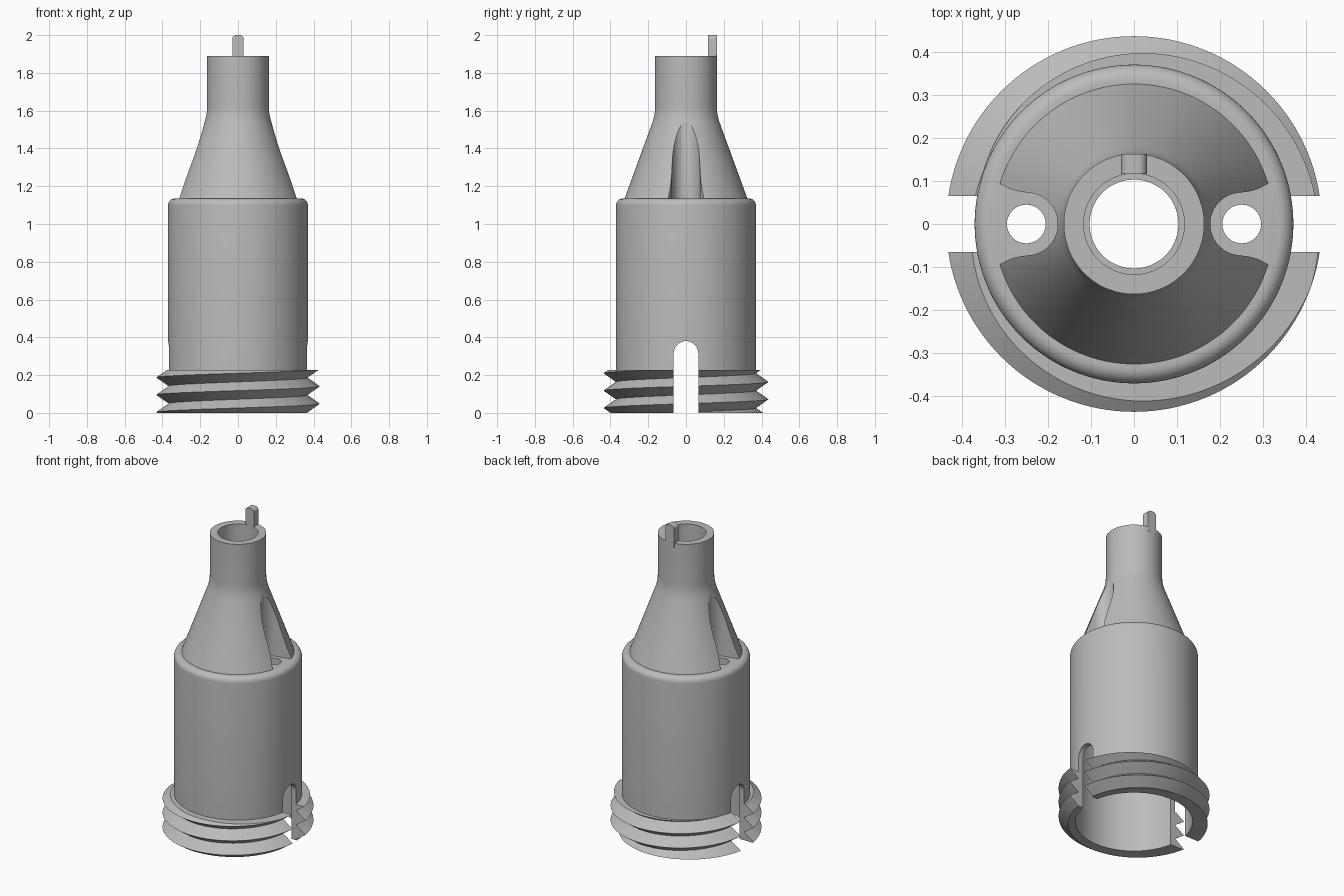
import bpy, bmesh
from math import pi, sin, cos, radians
from mathutils import Matrix, Vector

if "Cube" in bpy.data.objects:
    bpy.data.objects.remove(bpy.data.objects["Cube"])

SEG = 128
grey = bpy.data.materials.new("plain grey")
grey.use_nodes = True
colour = (0.5, 0.5, 0.5, 1)
grey.diffuse_color = colour
grey.node_tree.nodes["Principled BSDF"].inputs["Base Color"].default_value = colour


def finish(bm, name):
    bmesh.ops.recalc_face_normals(bm, faces=bm.faces)
    mesh = bpy.data.meshes.new(name)
    bm.to_mesh(mesh)
    bm.free()
    mesh.materials.append(grey)
    obj = bpy.data.objects.new(name, mesh)
    bpy.context.collection.objects.link(obj)
    return obj


def lathe(name, profile):
    """Solid of revolution, capped at both ends of an (r, z) profile."""
    bm = bmesh.new()
    rings = [[bm.verts.new((r * cos(2 * pi * i / SEG), r * sin(2 * pi * i / SEG), z))
              for i in range(SEG)] for r, z in profile]
    for a, b in zip(rings, rings[1:]):
        for i in range(SEG):
            j = (i + 1) % SEG
            bm.faces.new((a[i], a[j], b[j], b[i]))
    bm.faces.new(rings[0])
    bm.faces.new(rings[-1])
    return finish(bm, name)


def prism(name, points, depth, matrix):
    """Extrude a 2D outline along its local z, then place it."""
    bm = bmesh.new()
    face = bm.faces.new([bm.verts.new((x, y, 0)) for x, y in points])
    out = bmesh.ops.extrude_face_region(bm, geom=[face])
    verts = [v for v in out["geom"] if isinstance(v, bmesh.types.BMVert)]
    bmesh.ops.translate(bm, verts=verts, vec=(0, 0, depth))
    bmesh.ops.transform(bm, matrix=matrix, verts=bm.verts)
    return finish(bm, name)


def arc(cx, cy, r, start, end, n):
    return [(cx + r * cos(radians(start + (end - start) * i / n)),
             cy + r * sin(radians(start + (end - start) * i / n))) for i in range(n + 1)]


def combine(target, other, operation):
    """Apply a boolean and discard the helper."""
    mod = target.modifiers.new(operation, "BOOLEAN")
    mod.operation, mod.object, mod.solver = operation, other, "EXACT"
    graph = bpy.context.evaluated_depsgraph_get()
    mesh = bpy.data.meshes.new_from_object(target.evaluated_get(graph))
    target.modifiers.clear()
    target.data = mesh
    bpy.data.objects.remove(other)


def screw_thread(name, root, crest, pitch, phase, top):
    """Continuous V-shaped helix, trimmed flat at the bottom and top."""
    bm = bmesh.new()
    rows = 12
    cols = []
    for i in range(SEG):
        a = 2 * pi * i / SEG
        cols.append([bm.verts.new((r * cos(a), r * sin(a),
                                   phase + pitch * ((k - 6) / 2 + i / SEG)))
                     for k in range(rows) for r in [crest if k % 2 == 0 else root]])
    for i in range(SEG):
        shift = 2 if i == SEG - 1 else 0
        a, b = cols[i], cols[(i + 1) % SEG]
        for k in range(rows - 1 - shift):
            bm.faces.new((a[k], b[k + shift], b[k + 1 + shift], a[k + 1]))
    for z, n in ((0, -1), (top, 1)):
        geom = bm.verts[:] + bm.edges[:] + bm.faces[:]
        bmesh.ops.bisect_plane(bm, geom=geom, dist=1e-6, plane_co=(0, 0, z),
                               plane_no=(0, 0, n), clear_outer=True)
        edges = [e for e in bm.edges if e.is_boundary
                 and all(abs(v.co.z - z) < 1e-4 for v in e.verts)]
        bmesh.ops.edgeloop_fill(bm, edges=edges)
    return finish(bm, name)


# Outer shell: barrel, rounded shoulder, tapered neck and spout
shoulder = arc(0.335, 1.10, 0.035, 0, 90, 8)
body = lathe("threaded_body", [(0.37, 0.1)] + shoulder + [
    (0.325, 1.135), (0.177, 1.54), (0.169, 1.57), (0.164, 1.6), (0.163, 1.63), (0.163, 1.89)])
combine(body, screw_thread("thread", 0.3705, 0.436, 0.092, 0.141, 0.228), "UNION")

# Hollow barrel and stepped bore
combine(body, lathe("barrel_cavity", [(0.338, -0.1), (0.338, 1.07)]), "DIFFERENCE")
combine(body, lathe("bore", [(0.103, 1.0), (0.103, 1.2), (0.117, 1.2), (0.117, 2.1)]),
        "DIFFERENCE")

# Side recesses in the neck with flared mouths, and the screw holes under them
for side in (0, pi):
    turn = Matrix.Rotation(side, 4, "Z")
    recess = arc(0.25, 0, 0.073, 100, 260, 24) + [
        (0.265, -0.075), (0.29, -0.082), (0.33, -0.105),
        (0.33, 0.105), (0.29, 0.082), (0.265, 0.075)]
    combine(body, prism("recess", recess, 0.6,
                        turn @ Matrix.Translation((0, 0, 1.134))), "DIFFERENCE")
    hole = arc(0.25, 0, 0.045, 0, 360, 32)[:-1]
    combine(body, prism("screw_hole", hole, 0.3,
                        turn @ Matrix.Translation((0, 0, 1.0))), "DIFFERENCE")

# Round-topped slot through both sides of the threaded end
slot = [(-0.065, -0.1), (0.065, -0.1)] + arc(0, 0.315, 0.065, 0, 180, 20)
along_x = Matrix(((0, 0, 1, -0.6), (1, 0, 0, 0), (0, 1, 0, 0), (0, 0, 0, 1)))
combine(body, prism("slot", slot, 1.2, along_x), "DIFFERENCE")

# Locating tab standing on the back of the spout rim
tab_outline = [(-0.03, 1.86), (0.03, 1.86)] + arc(0.01, 1.98, 0.02, 0, 90, 6) \
    + arc(-0.01, 1.98, 0.02, 90, 180, 6)
along_y = Matrix(((1, 0, 0, 0), (0, 0, 1, 0.116), (0, 1, 0, 0), (0, 0, 0, 1)))
tab = prism("locating_tab", tab_outline, 0.047, along_y)

for obj in (body, tab):
    bpy.ops.object.select_all(action="DESELECT")
    obj.select_set(True)
    bpy.context.view_layer.objects.active = obj
    bpy.ops.object.shade_smooth_by_angle(angle=radians(30))
